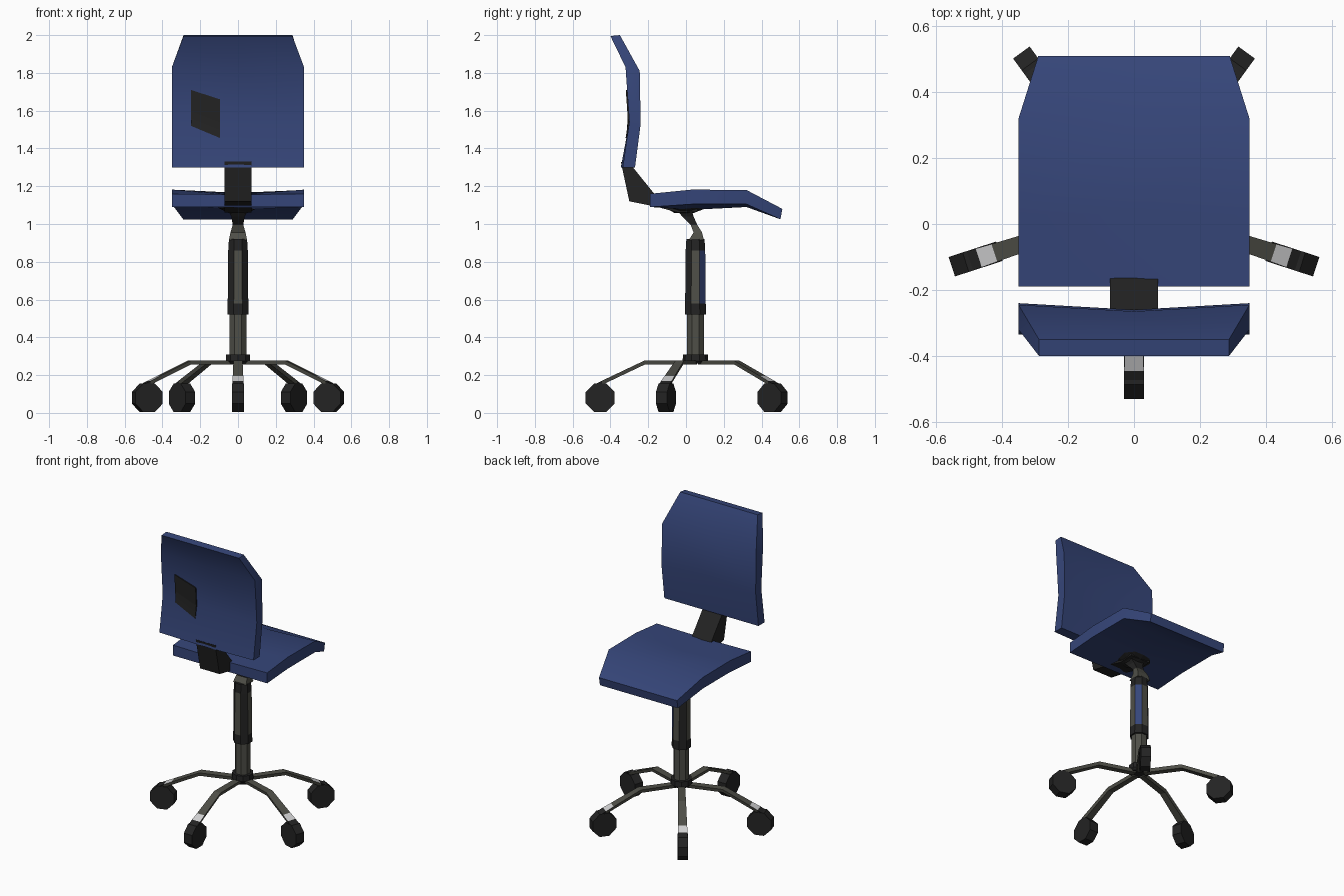
import bpy, bmesh, math
from mathutils import Matrix, Vector

if "Cube" in bpy.data.objects:
    bpy.data.objects.remove(bpy.data.objects["Cube"])


def material(name, rgb):
    m = bpy.data.materials.new(name)
    m.diffuse_color = (*rgb, 1)
    m.use_nodes = True
    m.node_tree.nodes["Principled BSDF"].inputs["Base Color"].default_value = m.diffuse_color
    return m


BLUE = material("blue fabric", (0.036, 0.060, 0.190))
GREY = material("dark grey metal", (0.078, 0.078, 0.064))
BLACK = material("black plastic", (0.017, 0.017, 0.017))
LIGHT = material("light metal", (0.64, 0.64, 0.65))
CY = 0.05  # the column and the star base stand slightly off centre


def finish(name, bm, mats, rule=None, matrix=None, smooth=False):
    bmesh.ops.recalc_face_normals(bm, faces=bm.faces)
    bm.normal_update()
    if rule:
        for f in bm.faces:
            f.material_index = rule(f.calc_center_median(), f.normal)
    if matrix:
        bm.transform(matrix)
    me = bpy.data.meshes.new(name)
    bm.to_mesh(me)
    bm.free()
    ob = bpy.data.objects.new(name, me)
    bpy.context.collection.objects.link(ob)
    for m in mats:
        me.materials.append(m)
    if smooth:
        bpy.context.view_layer.objects.active = ob
        ob.select_set(True)
        bpy.ops.object.shade_smooth_by_angle(angle=math.radians(40))
        ob.select_set(False)
    return ob


def loft(name, rings, mats, **kw):
    """Join equal rings of points into a closed tube."""
    bm = bmesh.new()
    vs = [[bm.verts.new(p) for p in r] for r in rings]
    n = len(vs[0])
    for a, b in zip(vs, vs[1:]):
        for i in range(n):
            j = (i + 1) % n
            bm.faces.new((a[i], a[j], b[j], b[i]))
    bm.faces.new(vs[0])
    bm.faces.new(vs[-1])
    return finish(name, bm, mats, **kw)


def cushion(name, rows):
    """Rows: half width, padded (y, z), rear (y, z), dish (y, z), rear dish (y, z)."""
    rings = []
    for w, t, b, d, e in rows:
        rings.append([(-w, *t), (0, t[0] + d[0], t[1] + d[1]), (w, *t),
                      (w, *b), (0, b[0] + e[0], b[1] + e[1]), (-w, *b)])
    return loft(name, rings, [BLUE], smooth=True)


def octagon(z, r, n=8, y=CY):
    return [(r * math.cos(math.tau * (i + 0.5) / n),
             y + r * math.sin(math.tau * (i + 0.5) / n), z) for i in range(n)]


# Padded backrest and seat
cushion("backrest", [
    (0.35, (-0.27, 1.30), (-0.335, 1.30), (0, 0), (-0.01, 0)),
    (0.35, (-0.24, 1.53), (-0.30, 1.54), (-0.02, 0), (0, 0)),
    (0.35, (-0.245, 1.81), (-0.32, 1.83), (-0.02, 0), (0, 0)),
    (0.288, (-0.35, 2.0), (-0.40, 1.995), (0, 0), (0, 0))])
cushion("seat", [
    (0.35, (-0.19, 1.16), (-0.19, 1.09), (0, -0.005), (0, 0)),
    (0.35, (0.03, 1.182), (0.03, 1.105), (0, -0.03), (0, -0.03)),
    (0.35, (0.32, 1.18), (0.32, 1.105), (0, -0.015), (0, -0.015)),
    (0.29, (0.51, 1.08), (0.50, 1.025), (0, 0), (0, 0))])

# Slanted dark patch lying on the rear of the backrest
def rear_y(z):
    return -0.30 - (0.40 * (1.54 - z) / 0.67 * 0.25 if z < 1.54 else 0.02 * (z - 1.54) / 0.29)


rings = []
for k in range(6):
    t = k / 5
    za, zb = 1.52 + 0.19 * t, 1.455 + 0.205 * t
    ya, yb = rear_y(za), rear_y(zb)
    rings.append([(-0.25, ya - 0.007, za), (-0.095, yb - 0.007, zb),
                  (-0.095, yb + 0.002, zb), (-0.25, ya + 0.002, za)])
loft("rear_patch", rings, [BLACK])

# Bracket from seat underside up to the backrest
side = [(-0.345, 1.33), (-0.30, 1.12), (-0.15, 1.09), (-0.04, 1.06), (0.06, 1.065),
        (0.06, 1.12), (-0.16, 1.15), (-0.285, 1.305)]
loft("back_bracket", [[(x, y, z) for y, z in side] for x in (-0.072, 0.072)], [BLACK])
loft("seat_mount", [octagon(1.115, 0.12, 10, 0.0), octagon(1.085, 0.11, 10, 0.0),
                    octagon(1.058, 0.05, 10, -0.01)], [BLACK])

# Bent neck between mount and column
path = [(-0.05, 0.03, 1.075, 0.055), (-0.02, 0.04, 1.04, 0.035),
        (0.025, 0.06, 0.995, 0.028), (0.04, 0.085, 0.955, 0.04), (0.015, 0.095, 0.915, 0.048)]
loft("neck", [[(-w, a, z), (w, a, z), (w, b, z), (-w, b, z)] for a, b, z, w in path],
     [GREY, BLACK], rule=lambda c, n: 1 if c.z > 1.01 else 0)


# Column: sleeve with dark corners and ends, one blue stripe, inner tube
def sleeve_colour(c, n):
    if abs(n.z) > 0.8 or c.z < 0.575 or c.z > 0.885:
        return 1
    if abs(n.x) > 0.4 and abs(n.y) > 0.4:
        return 2 if n.x > 0 and n.y > 0 else 1
    return 0


loft("column_sleeve", [octagon(0.52, 0.060), octagon(0.58, 0.059), octagon(0.86, 0.056),
                       octagon(0.92, 0.052)], [GREY, BLACK, BLUE], rule=sleeve_colour)
loft("column_tube", [octagon(0.27, 0.049), octagon(0.54, 0.049)], [GREY])
loft("base_hub", [octagon(0.262, 0.055, 10), octagon(0.275, 0.068, 10),
                  octagon(0.31, 0.066, 10)], [BLACK])

# Five legs with light metal tips and octagonal casters
leg_path = [(0.03, 0.277, 0.022), (0.27, 0.277, 0.024), (0.445, 0.194, 0.028),
            (0.495, 0.17, 0.030), (0.53, 0.152, 0.030)]


def leg_colour(c, n):
    if c.x > 0.495:
        return 2
    return 1 if c.x > 0.445 and n.z > 0.5 else 0


for k in range(5):
    place = Matrix.Translation((0, CY, 0)) @ Matrix.Rotation(math.radians(-90 + 72 * k), 4, 'Z')
    loft(f"base_leg_{k + 1}",
         [[(r, -w, z), (r, w, z), (r, w * 0.8, z - 0.022), (r, -w * 0.8, z - 0.022)]
          for r, z, w in leg_path],
         [GREY, LIGHT, BLACK], rule=leg_colour, matrix=place)
    wheel = [(0.505 + 0.082 * math.cos(math.tau * (i + 0.5) / 8),
              0.08 + 0.082 * math.sin(math.tau * (i + 0.5) / 8)) for i in range(8)]
    loft(f"caster_{k + 1}", [[(r, y, z) for r, z in wheel] for y in (-0.031, 0.031)],
         [BLACK], matrix=place)
